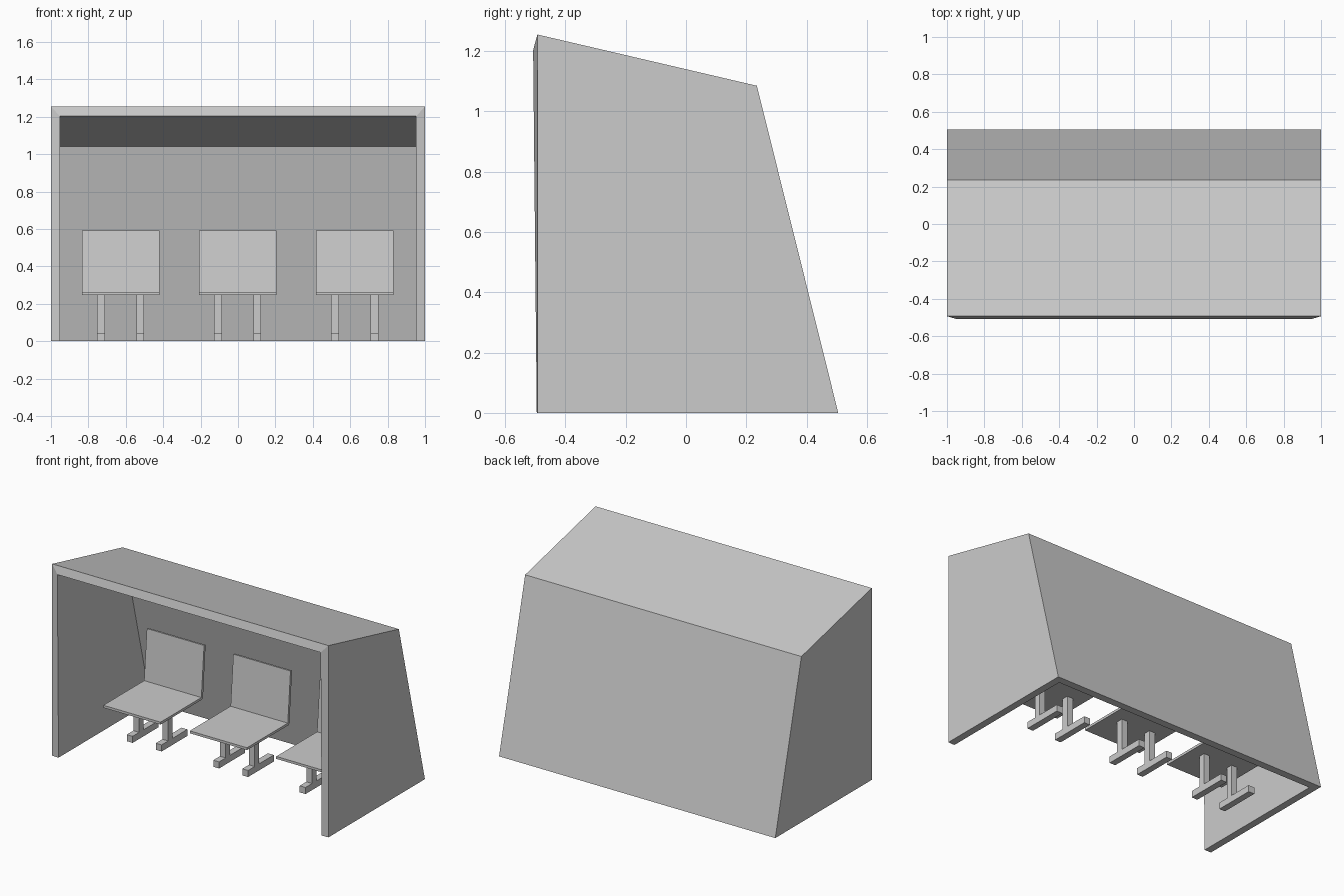
import bpy, bmesh

if "Cube" in bpy.data.objects:
    bpy.data.objects.remove(bpy.data.objects["Cube"])


def make_object(name, bm):
    bmesh.ops.recalc_face_normals(bm, faces=bm.faces)
    mesh = bpy.data.meshes.new(name)
    bm.to_mesh(mesh)
    bm.free()
    obj = bpy.data.objects.new(name, mesh)
    bpy.context.collection.objects.link(obj)
    return obj


def ring(bm, profile, x):
    return [bm.verts.new((x, y, z)) for y, z in profile]


def extrude_profile(name, profile, x0, x1):
    """Closed (y, z) profile swept along x."""
    bm = bmesh.new()
    a, b = ring(bm, profile, x0), ring(bm, profile, x1)
    bm.faces.new(a)
    bm.faces.new(b)
    for i in range(len(a)):
        j = (i + 1) % len(a)
        bm.faces.new((a[i], a[j], b[j], b[i]))
    return make_object(name, bm)


# Shelter shell: roof, sloped back and two sides, open at front and bottom
# profile order: front bottom, front top, back top, back bottom
outer = [(-0.493, 0), (-0.493, 1.255), (0.235, 1.085), (0.505, 0)]
inner = [(-0.495, 0), (-0.507, 1.203), (0.198, 1.040), (0.456, 0)]
bm = bmesh.new()
oL, oR = ring(bm, outer, -1), ring(bm, outer, 1)
iL, iR = ring(bm, inner, -0.953), ring(bm, inner, 0.953)
for left, right in ((oL, oR), (iL, iR)):
    bm.faces.new(left)
    bm.faces.new(right)
    for i in (1, 2):
        bm.faces.new((left[i], left[i + 1], right[i + 1], right[i]))
# rim joining the outer and inner skins around the opening
rim_out = [oL[0], oL[1], oR[1], oR[0], oR[3], oL[3]]
rim_in = [iL[0], iL[1], iR[1], iR[0], iR[3], iL[3]]
for i in range(6):
    j = (i + 1) % 6
    bm.faces.new((rim_out[i], rim_out[j], rim_in[j], rim_in[i]))
make_object("shelter_shell", bm)

# Seats: one bent L-shaped sheet on two inverted-T legs
seat_profile = [(-0.20, 0.246), (-0.20, 0.262), (0.222, 0.262), (0.250, 0.592),
                (0.266, 0.590), (0.239, 0.256), (0.229, 0.246)]
leg_profile = [(-0.073, 0), (-0.073, 0.043), (-0.005, 0.043), (-0.005, 0.247),
               (0.038, 0.247), (0.038, 0.043), (0.193, 0.043), (0.193, 0)]
for n, cx in enumerate((-0.628, -0.002, 0.624), 1):
    extrude_profile(f"seat_{n}", seat_profile, cx - 0.207, cx + 0.207)
    for side, dx in (("left", -0.105), ("right", 0.105)):
        extrude_profile(f"seat_{n}_{side}_leg", leg_profile,
                        cx + dx - 0.021, cx + dx + 0.021)
